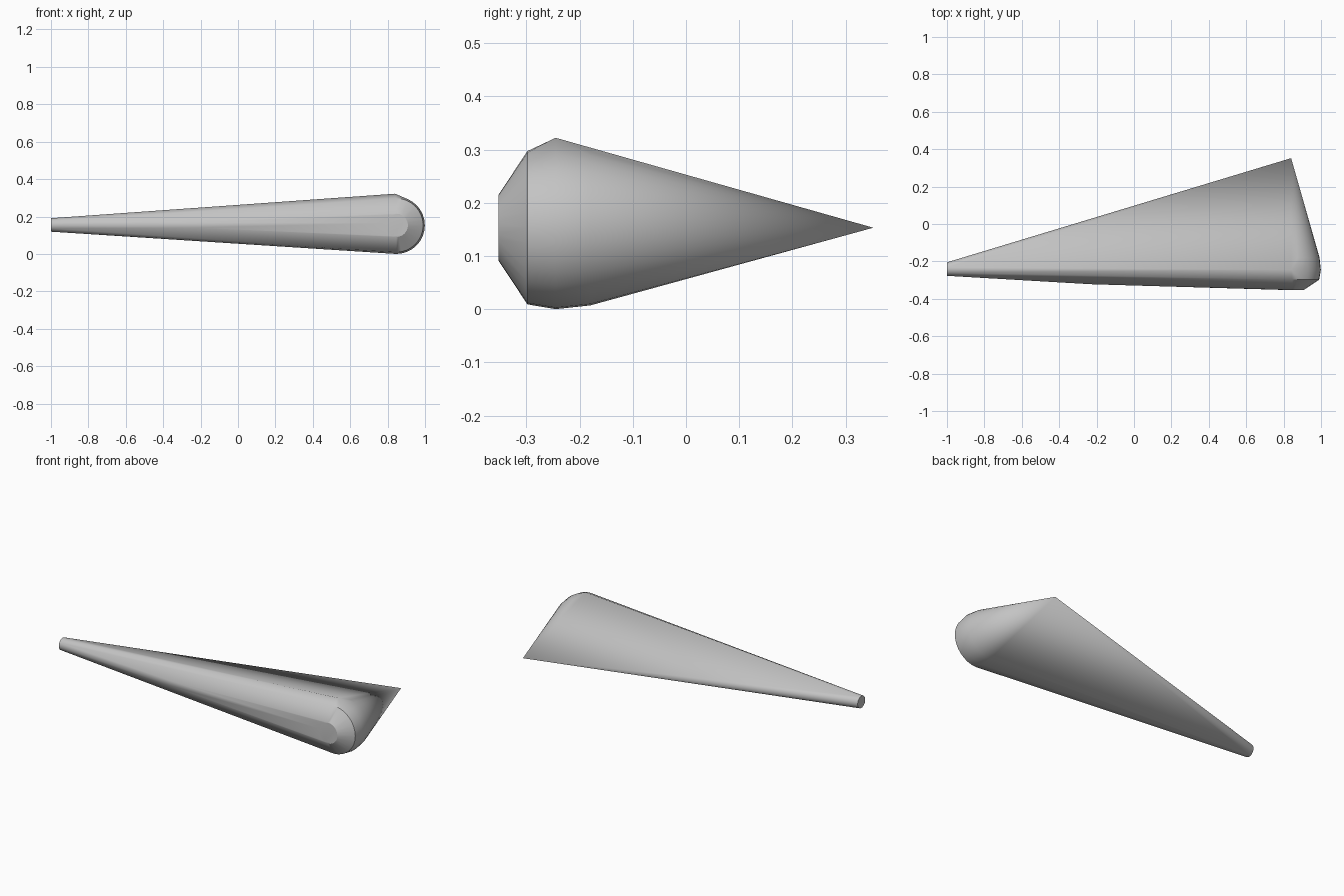
import bpy
import bmesh
import math
from mathutils import Vector

cube = bpy.data.objects.get("Cube")
if cube:
    bpy.data.objects.remove(cube, do_unlink=True)

# One plain grey
grey = bpy.data.materials.new("plain grey")
grey.use_nodes = True
colour = (0.55, 0.55, 0.55, 1)
grey.diffuse_color = colour
grey.node_tree.nodes["Principled BSDF"].inputs["Base Color"].default_value = colour


def ring(bm, centre, radius, axis, sides):
    """Circle of points around the x or y axis."""
    for i in range(sides):
        a = math.tau * i / sides
        u, z = radius * math.cos(a), radius * math.sin(a)
        offset = Vector((u, 0, z)) if axis == "y" else Vector((0, u, z))
        bm.verts.new(Vector(centre) + offset)


bm = bmesh.new()

# Rounded heavy end: rings along y, closing to a point at the back
for y, radius in ((-0.352, 0.0625), (-0.298, 0.144), (-0.245, 0.153), (-0.18, 0.146)):
    ring(bm, (0.846, y, 0.153), radius, "y", 32)
bm.verts.new((0.84, 0.352, 0.153))
bm.verts.new((0.84, -0.245, 0.322))   # raised corner on top

# Thin flat-ended tail, and the slight bulge along the front edge
ring(bm, (-1, -0.241, 0.155), 0.036, "x", 24)
for dz in (-0.015, 0.015):
    bm.verts.new((-0.23, -0.322, 0.155 + dz))

# Stretch one tight skin over all the points
hull = bmesh.ops.convex_hull(bm, input=bm.verts[:])
spare = {g for g in hull["geom_interior"] + hull["geom_unused"]
         if isinstance(g, bmesh.types.BMVert)}
bmesh.ops.delete(bm, geom=list(spare), context="VERTS")
bmesh.ops.dissolve_limit(bm, angle_limit=math.radians(0.5),
                         verts=bm.verts[:], edges=bm.edges[:])
bmesh.ops.recalc_face_normals(bm, faces=bm.faces[:])

mesh = bpy.data.meshes.new("wedge_body")
bm.to_mesh(mesh)
bm.free()
mesh.materials.append(grey)
body = bpy.data.objects.new("wedge_body", mesh)
bpy.context.collection.objects.link(body)

# Smooth the curved sides, keep the rims crisp
bpy.ops.object.select_all(action="DESELECT")
body.select_set(True)
bpy.context.view_layer.objects.active = body
bpy.ops.object.shade_smooth_by_angle(angle=math.radians(30))
